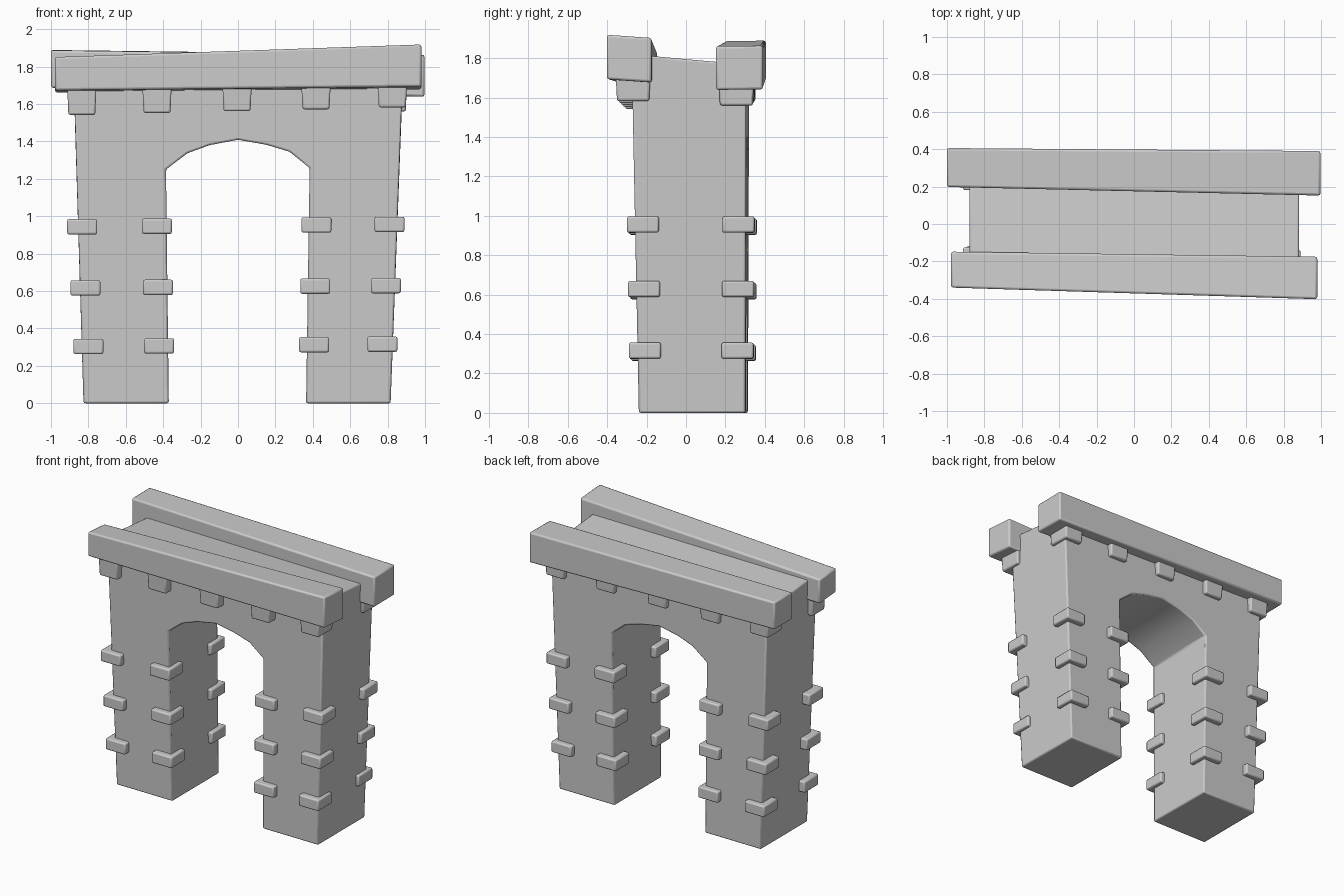
import bpy, bmesh

if "Cube" in bpy.data.objects:
    bpy.data.objects.remove(bpy.data.objects["Cube"])


def skew(x):
    """The left end sits slightly further back than the right end."""
    return 0.0075 * (1 - x / 0.88)


def finish(name, bm, bevel):
    bmesh.ops.recalc_face_normals(bm, faces=bm.faces[:])
    me = bpy.data.meshes.new(name)
    bm.to_mesh(me)
    bm.free()
    ob = bpy.data.objects.new(name, me)
    bpy.context.collection.objects.link(ob)
    mod = ob.modifiers.new("soft_edges", 'BEVEL')
    mod.width = bevel
    mod.segments = 2
    mod.limit_method = 'ANGLE'
    mod.angle_limit = 0.7
    bpy.ops.object.select_all(action='DESELECT')
    ob.select_set(True)
    bpy.context.view_layer.objects.active = ob
    bpy.ops.object.shade_smooth_by_angle(angle=0.6)
    return ob


def loft(name, a, b, bevel):
    """Join two matching loops of points into a closed solid."""
    bm = bmesh.new()
    va = [bm.verts.new(p) for p in a]
    vb = [bm.verts.new(p) for p in b]
    bm.faces.new(va)
    bm.faces.new(vb)
    n = len(va)
    for i in range(n):
        j = (i + 1) % n
        bm.faces.new((va[i], va[j], vb[j], vb[i]))
    return finish(name, bm, bevel)


def rail(name, left, right, roll):
    """Beam between two end sections given as x, y0, y1, z0, z1."""
    loops = []
    for x, y0, y1, z0, z1 in (left, right):
        d = roll * (y1 - y0) / 2
        loops.append([(x, y0, z0 + d), (x, y1, z0 - d), (x, y1, z1 - d), (x, y0, z1 + d)])
    return loft(name, *loops, 0.012)


def block(name, x0, x1, y0, y1, z0, z1, taper=0.0):
    def ring(z, t):
        return [(x0 + t, y0 + t, z), (x1 - t, y0 + t, z), (x1 - t, y1 - t, z), (x0 + t, y1 - t, z)]
    return loft(name, ring(z0, taper), ring(z1, 0), 0.01)


# Arched wall with two flared legs
profile = [(-0.826, 0), (-0.37, 0), (-0.385, 1.25), (-0.27, 1.337), (-0.152, 1.38),
           (0, 1.409), (0.152, 1.382), (0.275, 1.345), (0.383, 1.258), (0.364, 0),
           (0.816, 0), (0.883, 1.795), (-0.88, 1.795)]


def wall_side(y_base, lean):
    pts = []
    for x, z in profile:
        y = y_base + lean * z + skew(x)
        pts.append((x, y, z - 0.09 * y if z > 1.7 else z))
    return pts


loft("arched_wall", wall_side(-0.24, -0.02), wall_side(0.30, 0.003), 0.01)

# Parapet rails, slightly crooked
rail("front_rail", (-0.978, -0.34, -0.148, 1.667, 1.845), (0.98, -0.402, -0.175, 1.685, 1.911), 0.07)
rail("back_rail", (-1.0, 0.198, 0.406, 1.688, 1.888), (0.997, 0.152, 0.39, 1.64, 1.862), -0.01)

# Corbels under the rails
for i, x in enumerate((-0.835, -0.433, -0.005, 0.417, 0.825)):
    t = i / 4
    block("front_corbel", x - 0.079, x + 0.079, -0.315 - 0.042 * t, -0.16 - 0.02 * t,
          1.542 + 0.04 * t, 1.72, 0.007)
    block("back_corbel", x - 0.079, x + 0.079, 0.18 - 0.015 * t, 0.358 - 0.012 * t,
          1.58 - 0.02 * t, 1.73, 0.007)

# Corner stones: three rows on the four corners of each leg
rows = [(0.31, -0.21, 0.26), (0.623, -0.214, 0.263), (0.95, -0.22, 0.265)]
columns = [(-0.80, -0.033), (-0.422, -0.012), (0.407, 0.012), (0.772, 0.038)]
for z, y_front, y_back in rows:
    for x, flare in columns:
        cx = x + flare * (z - 0.31) / 0.64
        cz = z + 0.008 * x
        for label, y in (("front", y_front), ("back", y_back)):
            cy = y + skew(x)
            block(label + "_corner_stone", cx - 0.08, cx + 0.08, cy - 0.081, cy + 0.081,
                  cz - 0.041, cz + 0.041)
